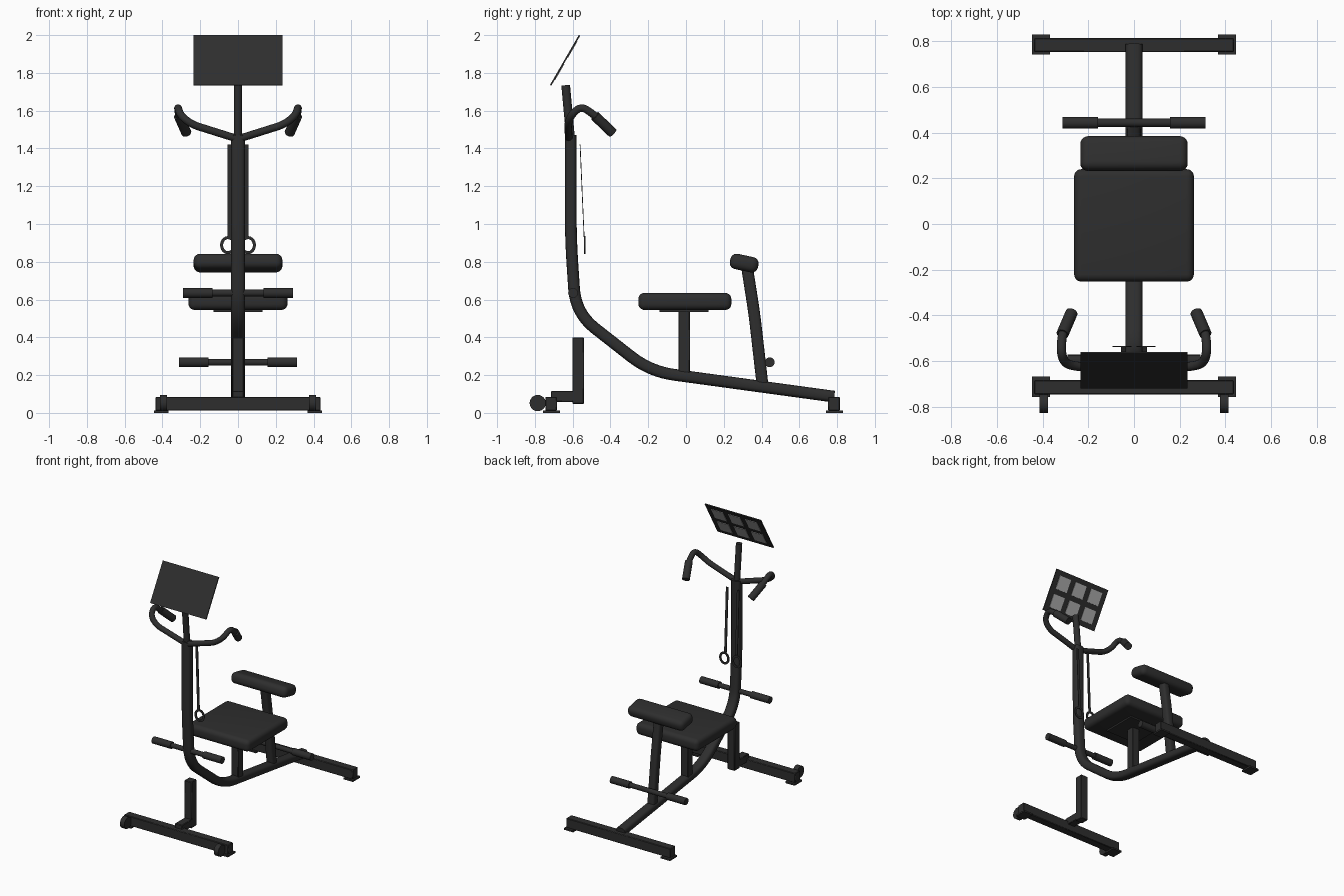
import bpy, bmesh, math
from mathutils import Vector, Matrix

if "Cube" in bpy.data.objects:
    bpy.data.objects.remove(bpy.data.objects["Cube"])


def material(name, rgb):
    m = bpy.data.materials.new(name)
    m.diffuse_color = (*rgb, 1)
    m.use_nodes = True
    m.node_tree.nodes["Principled BSDF"].inputs["Base Color"].default_value = m.diffuse_color
    return m


BLACK = material("matte black", (0.027, 0.027, 0.027))
GREY = material("picture grey", (0.42, 0.42, 0.42))


def finish(name, bm, mat=BLACK, smooth=True):
    bmesh.ops.recalc_face_normals(bm, faces=bm.faces)
    me = bpy.data.meshes.new(name)
    bm.to_mesh(me)
    bm.free()
    me.materials.append(mat)
    ob = bpy.data.objects.new(name, me)
    bpy.context.collection.objects.link(ob)
    if smooth:
        bpy.ops.object.select_all(action='DESELECT')
        ob.select_set(True)
        bpy.context.view_layer.objects.active = ob
        bpy.ops.object.shade_smooth_by_angle(angle=math.radians(40))
    return ob


def box(name, center, size, tilt=0, bevel=0, segments=1, mat=BLACK):
    """Box with optional rounded edges, tilted about the x axis."""
    bm = bmesh.new()
    bmesh.ops.create_cube(bm, size=1)
    bmesh.ops.scale(bm, vec=size, verts=bm.verts)
    if bevel:
        bmesh.ops.bevel(bm, geom=bm.edges[:], offset=bevel, segments=segments,
                        profile=0.5, affect='EDGES')
    bmesh.ops.transform(bm, verts=bm.verts, matrix=Matrix.Translation(center)
                        @ Matrix.Rotation(math.radians(tilt), 4, 'X'))
    return finish(name, bm, mat, bevel > 0)


def rounded(path, radius, steps=8):
    """Replace each inner corner of a path by a smooth arc."""
    pts = [Vector(p) for p in path]
    out = [pts[0]]
    for a, b, c in zip(pts, pts[1:], pts[2:]):
        r = min(radius, (a - b).length * 0.5, (c - b).length * 0.5)
        p, q = b + (a - b).normalized() * r, b + (c - b).normalized() * r
        for i in range(steps + 1):
            t = i / steps
            out.append(p * (1 - t) ** 2 + b * 2 * t * (1 - t) + q * t * t)
    out.append(pts[-1])
    return [p for i, p in enumerate(out) if i == 0 or (p - out[i - 1]).length > 1e-4]


def oval(rx, ry, n=16, power=1.0):
    """Oval cross-section; a power below 1 makes it squarer."""
    def s(v):
        return math.copysign(abs(v) ** power, v)
    return [(rx * s(math.cos(2 * math.pi * i / n)), ry * s(math.sin(2 * math.pi * i / n)))
            for i in range(n)]


def sweep(name, path, profile, closed=False):
    """Sweep a cross-section along a path."""
    pts = [Vector(p) for p in path]
    n, k = len(pts), len(profile)
    bm = bmesh.new()
    rings, u = [], None
    for i, p in enumerate(pts):
        if closed:
            t = pts[(i + 1) % n] - pts[i - 1]
        else:
            t = pts[min(i + 1, n - 1)] - pts[max(i - 1, 0)]
        t.normalize()
        if u is None:
            u = Vector((1, 0, 0)) if abs(t.x) < 0.7 else Vector((0, 1, 0))
        u = (u - t * u.dot(t)).normalized()
        v = t.cross(u)
        rings.append([bm.verts.new(p + u * a + v * b) for a, b in profile])
    for i in range(n if closed else n - 1):
        r, s = rings[i], rings[(i + 1) % n]
        for j in range(k):
            bm.faces.new((r[j], r[(j + 1) % k], s[(j + 1) % k], s[j]))
    if not closed:
        bm.faces.new(rings[0])
        bm.faces.new(rings[-1])
    return finish(name, bm)


# Main bent frame tube
frame = [(0, -0.61, 1.47), (0, -0.61, 0.92), (0, -0.584, 0.528),
         (0, -0.19, 0.219), (0, 0.785, 0.086)]
sweep("main_frame", rounded(frame, 0.13), oval(0.037, 0.031, 24, 0.7))

# Front stand: cross beam, strut and short post
box("front_beam", (0, -0.714, 0.048), (0.875, 0.062, 0.073), bevel=0.004)
box("front_strut", (0, -0.63, 0.087), (0.06, 0.17, 0.058), bevel=0.004)
box("front_post", (0, -0.571, 0.224), (0.06, 0.062, 0.352), bevel=0.004)

# Rear cross beam
box("rear_beam", (0, 0.783, 0.048), (0.875, 0.062, 0.073), bevel=0.004)

for side, x in (("left", -1), ("right", 1)):
    # Feet plates and transport wheels
    box(side + "_rear_foot", (x * 0.407, 0.786, 0.006), (0.078, 0.088, 0.012))
    box(side + "_front_foot", (x * 0.407, -0.712, 0.006), (0.078, 0.09, 0.012))
    sweep(side + "_wheel", [(x * 0.376, -0.785, 0.052), (x * 0.413, -0.785, 0.052)],
          oval(0.043, 0.043, 24))

    # Bent handlebar with grip
    bar = [(0, -0.62, 1.45), (x * 0.245, -0.625, 1.527), (x * 0.305, -0.61, 1.575),
           (x * 0.32, -0.555, 1.625), (x * 0.313, -0.475, 1.57), (x * 0.275, -0.392, 1.485)]
    sweep(side + "_handlebar", rounded(bar, 0.06, 6), oval(0.02, 0.02))
    sweep(side + "_handle_grip", [(x * 0.313, -0.482, 1.572), (x * 0.273, -0.388, 1.482)],
          oval(0.027, 0.027))

    # Foot bar grips
    for bar_name, y, z, inner, outer in (("front", -0.598, 0.635, 0.135, 0.29),
                                         ("rear", 0.443, 0.268, 0.157, 0.313)):
        sweep(f"{side}_{bar_name}_foot_grip", [(x * inner, y, z), (x * outer, y, z)],
              oval(0.026, 0.026))

    # Hanging flat strap with a stirrup loop
    box(side + "_strap", (x * 0.046, -0.55, 1.175), (0.02, 0.004, 0.49), tilt=2.5)
    loop = [(x * (0.053 + 0.034 * math.cos(a)), -0.536, 0.888 + 0.04 * math.sin(a))
            for a in (2 * math.pi * i / 20 for i in range(20))]
    sweep(side + "_strap_loop", loop, [(0.008, 0.003), (-0.008, 0.003),
                                       (-0.008, -0.003), (0.008, -0.003)], closed=True)

# Foot bars
sweep("front_foot_bar", [(-0.28, -0.598, 0.635), (0.28, -0.598, 0.635)], oval(0.018, 0.018))
sweep("rear_foot_bar", [(-0.3, 0.443, 0.268), (0.3, 0.443, 0.268)], oval(0.018, 0.018))

# Seat
box("seat_cushion", (0, -0.006, 0.59), (0.524, 0.492, 0.09), bevel=0.032, segments=5)
box("seat_plate", (0, -0.01, 0.54), (0.26, 0.26, 0.014))
box("seat_post", (0, -0.01, 0.36), (0.06, 0.062, 0.36), bevel=0.004)

# Back rest
sweep("back_rest_post", rounded([(0, 0.325, 0.76), (0, 0.362, 0.524), (0, 0.407, 0.13)], 0.08),
      oval(0.03, 0.031, 24, 0.6))
box("back_rest_pad", (0, 0.308, 0.793), (0.47, 0.152, 0.082), tilt=-12, bevel=0.034, segments=5)

# Mast and tilted display board
sweep("mast", [(0, -0.61, 1.44), (0, -0.637, 1.735)], oval(0.022, 0.023))
box("display_board", (0, -0.64, 1.867), (0.47, 0.306, 0.008), tilt=60)
tilt = math.radians(60)
along = Vector((0, math.cos(tilt), math.sin(tilt)))
back = Vector((0, math.sin(tilt), -math.cos(tilt)))
for row in (-0.068, 0.068):
    for col in (-0.143, 0, 0.143):
        c = Vector((col, -0.64, 1.867)) + along * row + back * 0.005
        box("board_picture", c, (0.1, 0.098, 0.004), tilt=60, mat=GREY)
